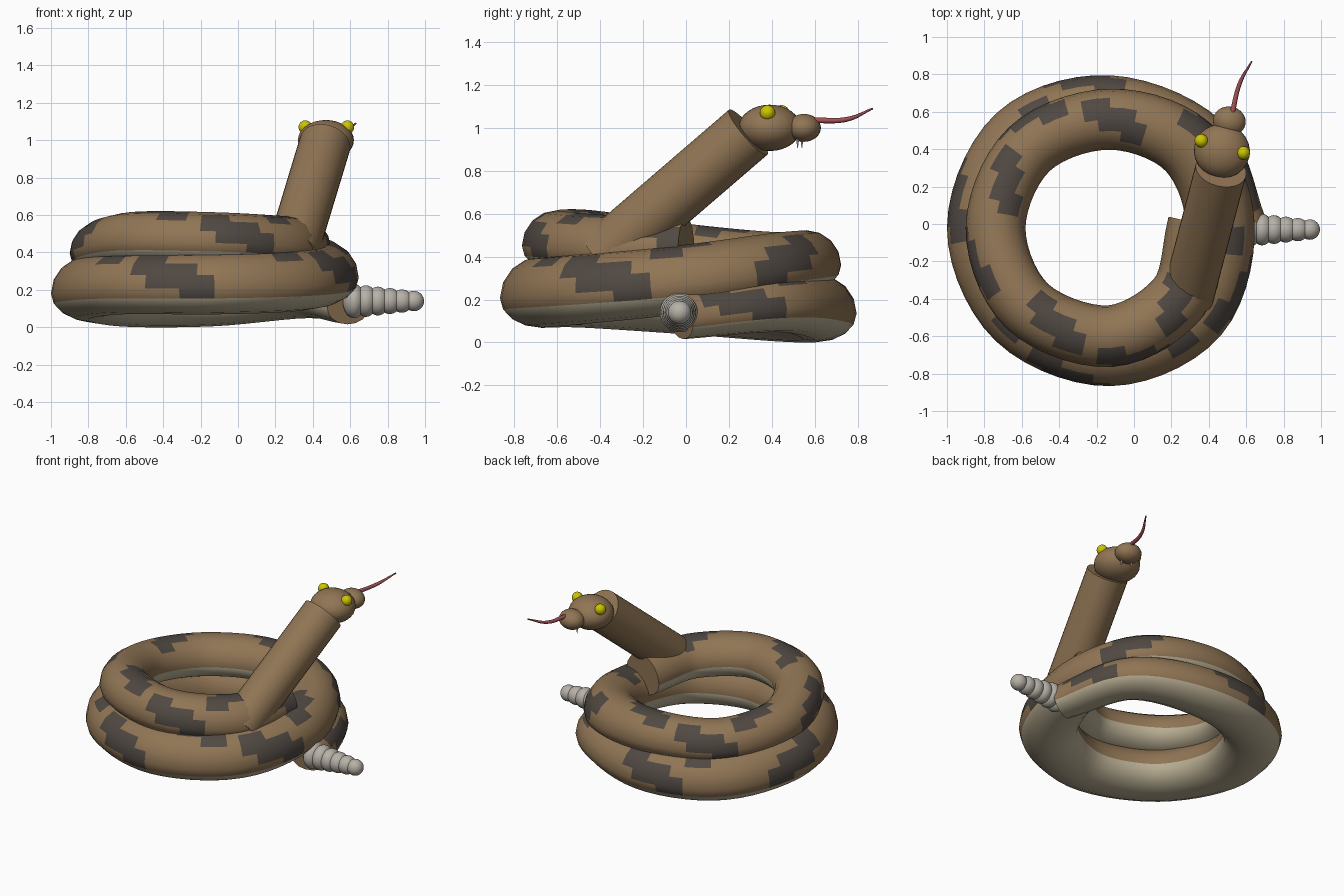
import bpy, bmesh, math, random
from mathutils import Vector, Matrix

if "Cube" in bpy.data.objects:
    bpy.data.objects.remove(bpy.data.objects["Cube"])

random.seed(4)


def material(name, rgb):
    m = bpy.data.materials.new(name)
    m.diffuse_color = (*rgb, 1)
    m.use_nodes = True
    m.node_tree.nodes["Principled BSDF"].inputs["Base Color"].default_value = m.diffuse_color
    return m


BROWN = material("brown_scales", (0.28, 0.178, 0.09))
DARK = material("dark_patches", (0.08, 0.065, 0.055))
BELLY = material("pale_belly", (0.48, 0.42, 0.29))
HORN = material("rattle_horn", (0.47, 0.44, 0.39))
YELLOW = material("eye_yellow", (0.6, 0.55, 0.0))
RED = material("tongue_red", (0.36, 0.08, 0.09))
IVORY = material("fang_ivory", (0.8, 0.78, 0.7))


def finish(name, bm, mats):
    bmesh.ops.recalc_face_normals(bm, faces=bm.faces)
    me = bpy.data.meshes.new(name)
    bm.to_mesh(me)
    bm.free()
    for m in mats:
        me.materials.append(m)
    ob = bpy.data.objects.new(name, me)
    bpy.context.collection.objects.link(ob)
    bpy.ops.object.select_all(action='DESELECT')
    ob.select_set(True)
    bpy.context.view_layer.objects.active = ob
    bpy.ops.object.shade_smooth_by_angle(angle=math.radians(40))
    return ob


def ball(name, centre, radii, mat, yaw=0.0):
    bm = bmesh.new()
    mtx = (Matrix.Translation(centre) @ Matrix.Rotation(yaw, 4, 'Z')
           @ Matrix.Diagonal((*radii, 1)))
    bmesh.ops.create_uvsphere(bm, u_segments=24, v_segments=16, radius=1, matrix=mtx)
    return finish(name, bm, [mat])


def rod(name, a, b, r1, r2, mat, sides=24):
    a, b = Vector(a), Vector(b)
    d = b - a
    mtx = Matrix.Translation((a + b) / 2) @ d.to_track_quat('Z', 'Y').to_matrix().to_4x4()
    bm = bmesh.new()
    bmesh.ops.create_cone(bm, cap_ends=True, segments=sides, radius1=r1, radius2=r2,
                          depth=d.length, matrix=mtx)
    return finish(name, bm, [mat])


def catmull(pts, u):
    i = min(int(u), len(pts) - 2)
    t = u - i
    p1, p2 = pts[i], pts[i + 1]
    p0 = pts[i - 1] if i > 0 else p1 * 2 - p2
    p3 = pts[i + 2] if i + 2 < len(pts) else p2 * 2 - p1
    return 0.5 * (2 * p1 + (p2 - p0) * t + (2 * p0 - 5 * p1 + 4 * p2 - p3) * t * t
                  + (3 * p1 - p0 - 3 * p2 + p3) * t ** 3)


# coiled body: x, y, z, half width at every eighth of a turn, tail to neck
PATH = [Vector(p) for p in (
    (0.59, -0.02, 0.105, 0.125), (0.37, 0.43, 0.16, 0.155), (-0.13, 0.615, 0.135, 0.18),
    (-0.605, 0.455, 0.14, 0.19), (-0.805, -0.02, 0.18, 0.195), (-0.61, -0.49, 0.205, 0.188),
    (-0.13, -0.675, 0.207, 0.192), (0.32, -0.47, 0.225, 0.192), (0.46, 0.0, 0.27, 0.185),
    (0.29, 0.41, 0.335, 0.175), (-0.13, 0.56, 0.36, 0.163), (-0.56, 0.40, 0.355, 0.16),
    (-0.74, -0.02, 0.395, 0.16), (-0.57, -0.44, 0.453, 0.163), (-0.13, -0.60, 0.45, 0.165),
    (0.24, -0.39, 0.43, 0.165), (0.34, 0.0, 0.425, 0.16))]
RINGS, SIDES, BELLY_SCALE = 112, 16, 0.72
bm = bmesh.new()
rings = []
for i in range(RINGS + 1):
    u = (len(PATH) - 1) * i / RINGS
    p = catmull(PATH, u)
    t = catmull(PATH, min(u + 0.02, len(PATH) - 1)) - catmull(PATH, max(u - 0.02, 0))
    out = Vector((t.y, -t.x, 0)).normalized()
    up = out.cross(Vector(t[:3])).normalized()
    if up.z < 0:
        up.negate()
    ring = []
    for j in range(SIDES):
        a = math.tau * j / SIDES
        s = math.sin(a) * (BELLY_SCALE if math.sin(a) < 0 else 1.0)
        ring.append(bm.verts.new(Vector(p[:3]) + p[3] * (out * math.cos(a) + up * s)))
    rings.append(ring)

# stepped dark patches, alternating between the back and the outer flank
dark = set()
for n, c in enumerate(range(3, RINGS, 6)):
    lean = random.choice((-1, 1))
    mid = 4 if n % 2 else 1
    for dj in (-2, -1, 0, 1):
        w = 1 if dj in (-2, 1) else 2
        for di in range(-w, w):
            dark.add((c + di + lean * dj, (mid + dj) % SIDES))
for i in range(RINGS):
    for j in range(SIDES):
        k = (j + 1) % SIDES
        f = bm.faces.new((rings[i][j], rings[i][k], rings[i + 1][k], rings[i + 1][j]))
        if 8 <= j <= 14:
            f.material_index = 2
        elif (i, j) in dark:
            f.material_index = 1
bm.faces.new(rings[0])
bm.faces.new(rings[-1])
finish("coiled_body", bm, [BROWN, DARK, BELLY])

# raised neck
rod("neck", (0.288, -0.39, 0.395), (0.465, 0.29, 0.98), 0.138, 0.138, BROWN, 32)

# head
YAW = -0.22
ball("head", (0.47, 0.39, 1.0), (0.15, 0.145, 0.108), BROWN, YAW)
ball("snout", (0.51, 0.55, 1.0), (0.088, 0.078, 0.065), BROWN, YAW)
for side, x, y in (("left", 0.36, 0.445), ("right", 0.585, 0.38)):
    ball(side + "_eye", (x, y, 1.07), (0.036,) * 3, YELLOW)
for side, x, y in (("left", 0.475, 0.54), ("right", 0.54, 0.52)):
    rod(side + "_fang", (x, y, 0.965), (x, y, 0.905), 0.01, 0.001, IVORY, 8)

# tongue
cu = bpy.data.curves.new("tongue", 'CURVE')
cu.dimensions = '3D'
cu.bevel_depth = 0.014
cu.bevel_resolution = 2
cu.use_fill_caps = True
sp = cu.splines.new('BEZIER')
sp.bezier_points.add(2)
for bp, co, r in zip(sp.bezier_points,
                     ((0.525, 0.59, 1.035), (0.565, 0.75, 1.04), (0.63, 0.87, 1.09)),
                     (1.0, 0.8, 0.3)):
    bp.co = co
    bp.radius = r
    bp.handle_left_type = bp.handle_right_type = 'AUTO'
cu.materials.append(RED)
bpy.context.collection.objects.link(bpy.data.objects.new("tongue", cu))

# rattle: shrinking beads
for n in range(6):
    r = 0.092 - 0.0075 * n
    ball("rattle_bead_%d" % (n + 1), (0.62 + 0.064 * n, -0.03, 0.14), (min(r, 0.06), r, r), HORN)
